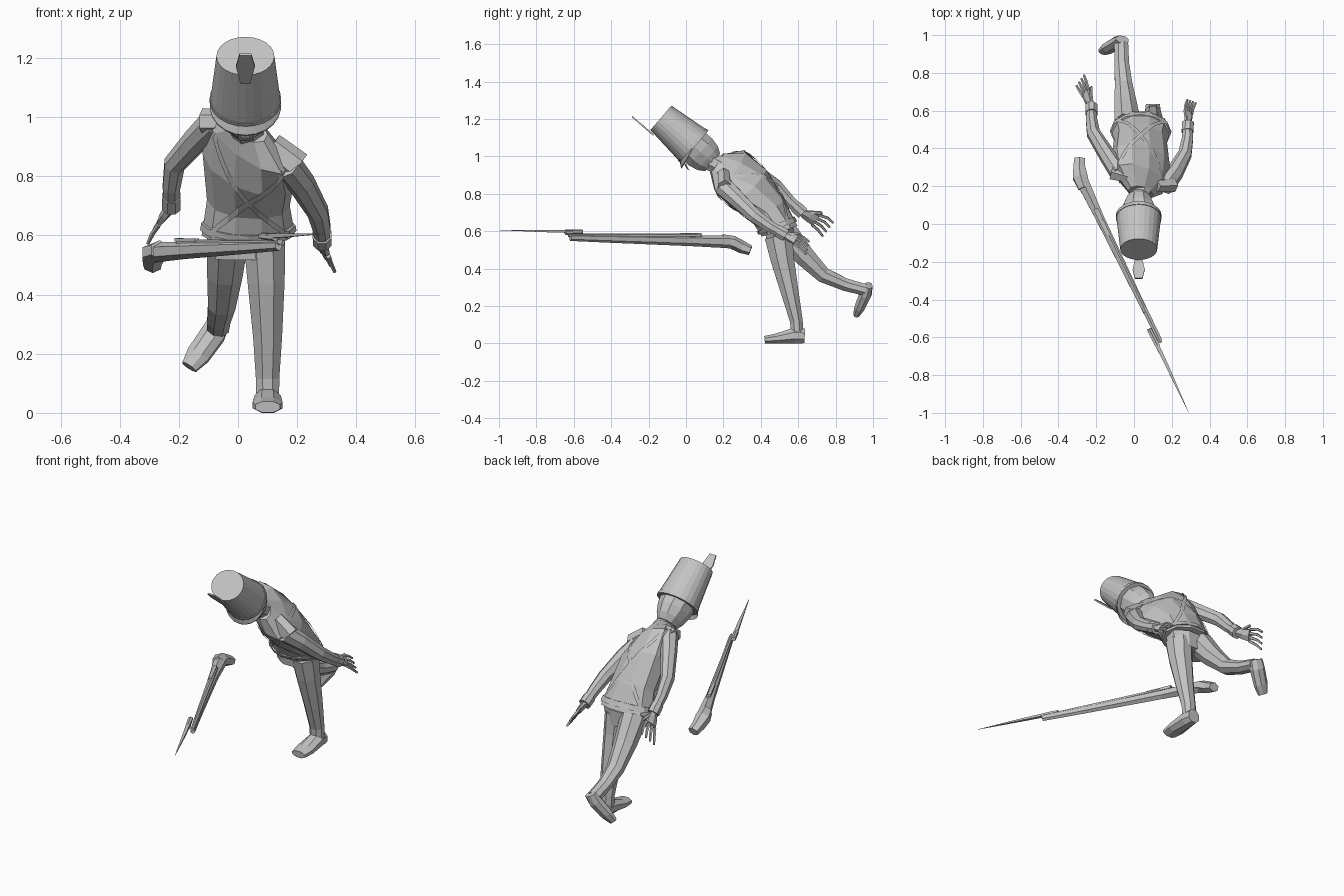
import bpy, bmesh
from math import cos, sin, pi, radians
from mathutils import Vector as V

cube = bpy.data.objects.get("Cube")
if cube:
    bpy.data.objects.remove(cube)

grey = bpy.data.materials.new("plain_grey")
grey.use_nodes = True
grey.diffuse_color = (0.55, 0.55, 0.55, 1)
grey.node_tree.nodes["Principled BSDF"].inputs["Base Color"].default_value = grey.diffuse_color


def make(name, loops, closed=True):
    """Skin a list of equal point loops; closed loops get end caps."""
    bm = bmesh.new()
    rows = [[bm.verts.new(p) for p in loop] for loop in loops]
    n = len(rows[0])
    for a, b in zip(rows, rows[1:]):
        for i in range(n if closed else n - 1):
            j = (i + 1) % n
            bm.faces.new((a[i], a[j], b[j], b[i]))
    if closed:
        bm.faces.new(rows[0][::-1])
        bm.faces.new(rows[-1])
    bmesh.ops.recalc_face_normals(bm, faces=bm.faces)
    mesh = bpy.data.meshes.new(name)
    bm.to_mesh(mesh)
    bm.free()
    mesh.materials.append(grey)
    obj = bpy.data.objects.new(name, mesh)
    bpy.context.collection.objects.link(obj)
    return obj


def ring(c, w, d, n, turn=0.0):
    return [V(c) + V(w) * cos(2 * pi * i / n + turn) + V(d) * sin(2 * pi * i / n + turn)
            for i in range(n)]


def tube(name, stations, n=8, side=(1, 0, 0)):
    """Loft along stations of (centre, half width, half depth)."""
    pts = [V(s[0]) for s in stations]
    loops = []
    for i, (c, rw, rd) in enumerate(stations):
        t = (pts[min(i + 1, len(pts) - 1)] - pts[max(i - 1, 0)]).normalized()
        w = V(side) - t * t.dot(V(side))
        w.normalize()
        loops.append(ring(c, w * rw, t.cross(w) * rd, n, pi / n))
    return make(name, loops)


# Torso: rings of centre, side vector and forward vector
torso = [
    ((.035, .165, .965), (.065, -.01, -.025), (0, -.035, -.045)),
    ((.035, .235, .92), (.14, -.04, -.085), (0, -.075, -.075)),
    ((.035, .33, .83), (.155, -.025, -.05), (0, -.095, -.085)),
    ((.035, .44, .71), (.14, -.01, -.01), (0, -.09, -.055)),
    ((.035, .5, .6), (.158, 0, 0), (0, -.1, -.03)),
]
make("coat", [ring(c, w, d, 10) for c, w, d in torso])
tube("hips", [((.035, .5, .61), .14, .085), ((.035, .505, .52), .12, .075)])


def on_torso(t, angle, grow):
    i = min(int(t), len(torso) - 2)
    c, w, d = [V(a).lerp(V(b), t - i) for a, b in zip(torso[i], torso[i + 1])]
    return c + (w * cos(angle) + d * sin(angle)) * grow


# Crossed straps front and back, then the waist belt
for label, sign in (("front", 1), ("back", -1)):
    for hand, flip in (("left", False), ("right", True)):
        strip = []
        for k in range(9):
            a = radians(35 + 110 * k / 8)
            a = sign * (pi - a if flip else a)
            t = 1 + 2.8 * k / 8
            strip.append([on_torso(t - .13, a, 1.04), on_torso(t + .13, a, 1.04)])
        make(f"{label}_{hand}_strap", strip, closed=False)
make("belt", [[on_torso(t, 2 * pi * i / 12, 1.05) for i in range(12)] for t in (3.65, 3.85)])

# Shoulder boards
tube("left_epaulette", [((.11, .2, .9), .035, .05), ((.2, .205, .83), .04, .055)], 6, (0, 1, 0))
tube("right_epaulette", [((-.03, .25, .985), .035, .04), ((-.12, .275, .985), .045, .045)],
     6, (0, 1, 0))

# Hat, head and neck share one tilted axis
axis = V((0, .757, -.653))
fwd = V((0, -.653, -.757))
base = V((.025, .04, 1.056))


def tilted(drop, rw, rd, n, shift=0.0):
    return ring(base + axis * drop + fwd * shift, V((rw, 0, 0)), fwd * rd, n)


make("hat", [tilted(-.23, .098, .086, 24), tilted(0, .119, .112, 24)])
make("hat_rim", [tilted(-.012, .121, .114, 24), tilted(.008, .121, .114, 24)])
make("head", [tilted(0, .1, .1, 10), tilted(.05, .093, .1, 10),
              tilted(.1, .075, .088, 10), tilted(.135, .055, .065, 10)])
tube("neck", [((.028, .11, .985), .055, .055), ((.035, .2, .94), .06, .055)])
visor = []
for k in range(13):
    a = pi * k / 12
    rim = base + V((.119 * cos(a), 0, 0)) + fwd * .112 * sin(a)
    out = V((cos(a), 0, 0)) + fwd * sin(a)
    edge = rim + (out * .02 + axis * .026) * sin(a)
    visor.append([rim, edge, edge + axis * .005, rim + axis * .006])
make("visor", visor)
nose = base + fwd * .1
make("nose", [ring(nose + axis * .025, V((.008, 0, 0)), axis * .01, 4),
              ring(nose + axis * .06 + fwd * .015, V((.014, 0, 0)), axis * .012, 4)])

# Flat plume on the front of the hat
root = base - axis * .2 + fwd * .092
outline = [(-.016, 0), (.016, 0), (.032, .09), (.02, .15), (-.02, .15), (-.032, .09)]
make("plume", [[root + V((x, 0, 0)) - axis * h + fwd * f for x, h in outline]
               for f in (0, .008)])

# Legs and feet
tube("left_leg", [((.09, .495, .57), .075, .08), ((.095, .515, .45), .068, .068),
                  ((.1, .558, .26), .053, .05), ((.1, .59, .12), .043, .037),
                  ((.1, .597, .03), .042, .036)])
tube("left_foot", [((.1, .635, .04), .04, .042), ((.1, .58, .042), .048, .046),
                   ((.1, .48, .026), .055, .028), ((.1, .42, .02), .045, .021)])
tube("right_leg", [((-.035, .53, .59), .075, .075), ((-.045, .63, .47), .064, .06),
                   ((-.055, .735, .365), .05, .045), ((-.065, .85, .315), .042, .037),
                   ((-.068, .96, .285), .04, .034)])
tube("right_foot", [((-.062, .977, .31), .04, .022), ((-.085, .96, .265), .045, .035),
                    ((-.135, .93, .195), .043, .03), ((-.165, .912, .155), .03, .018)])

# Arms with cuffs
tube("left_arm", [((.165, .2, .84), .05, .055), ((.215, .27, .775), .047, .048),
                  ((.27, .37, .68), .038, .04), ((.283, .45, .625), .032, .034),
                  ((.285, .53, .58), .026, .028)])
tube("left_cuff", [((.284, .49, .602), .034, .036), ((.285, .535, .577), .034, .036)])
tube("right_arm", [((-.08, .27, .985), .05, .05), ((-.14, .36, .925), .045, .045),
                   ((-.215, .48, .84), .038, .04), ((-.225, .55, .765), .032, .034),
                   ((-.225, .62, .7), .026, .028)])
tube("right_cuff", [((-.225, .585, .733), .034, .036), ((-.225, .625, .695), .034, .036)])


def hand(name, wrist, tip, spread, curl):
    wrist, tip, spread, curl = V(wrist), V(tip), V(spread), V(curl)
    palm = wrist.lerp(tip, .5)
    width = spread.length
    tube(name + "_palm", [(wrist, .022, .018), (wrist.lerp(tip, .25), width * .75, .018),
                          (palm, width * .85, .014)], 6, spread)
    for k in range(4):
        s = spread * (k / 1.5 - 1)
        mid = wrist.lerp(tip, .78) + s
        tube(f"{name}_finger_{k + 1}", [(palm + s * .75, .009, .009), (mid, .008, .008),
                                        (tip + s * 1.1 + curl, .006, .006)], 5, spread)
    tube(name + "_thumb", [(wrist.lerp(tip, .15) + spread * .4, .011, .01),
                           (palm + spread * 1.5 + curl, .009, .009),
                           (palm + spread * 1.7 + curl * 2, .006, .006)], 5, spread)


hand("left_hand", (.285, .53, .58), (.295, .645, .525), (-.02, .008, .03), (.01, .005, -.015))
hand("right_hand", (-.225, .62, .7), (-.285, .765, .62), (.018, .025, .033), (.0, -.005, -.012))

# Rifle: stock, barrel, lock and bayonet
tube("rifle_butt", [((-.265, .19, .55), .034, .034), ((-.285, .25, .54), .045, .036),
                    ((-.29, .3, .515), .036, .034), ((-.288, .345, .497), .032, .026)], 6)
tube("rifle_stock", [((-.275, .23, .543), .038, .034), ((-.18, .03, .549), .026, .029),
                     ((.03, -.4, .56), .017, .022), ((.138, -.618, .566), .014, .018)], 6)
tube("rifle_barrel", [((-.2, .08, .576), .012, .01), ((.142, -.628, .578), .01, .01)], 6)
tube("rifle_lock", [((-.205, .08, .585), .014, .008), ((-.14, -.06, .583), .012, .008)], 4)
tube("bayonet_socket", [((.08, -.555, .598), .014, .012), ((.125, -.645, .594), .014, .014)], 6)
tube("bayonet", [((.09, -.575, .598), .016, .012), ((.17, -.74, .6), .012, .008),
                 ((.29, -1, .606), .001, .001)], 4)
